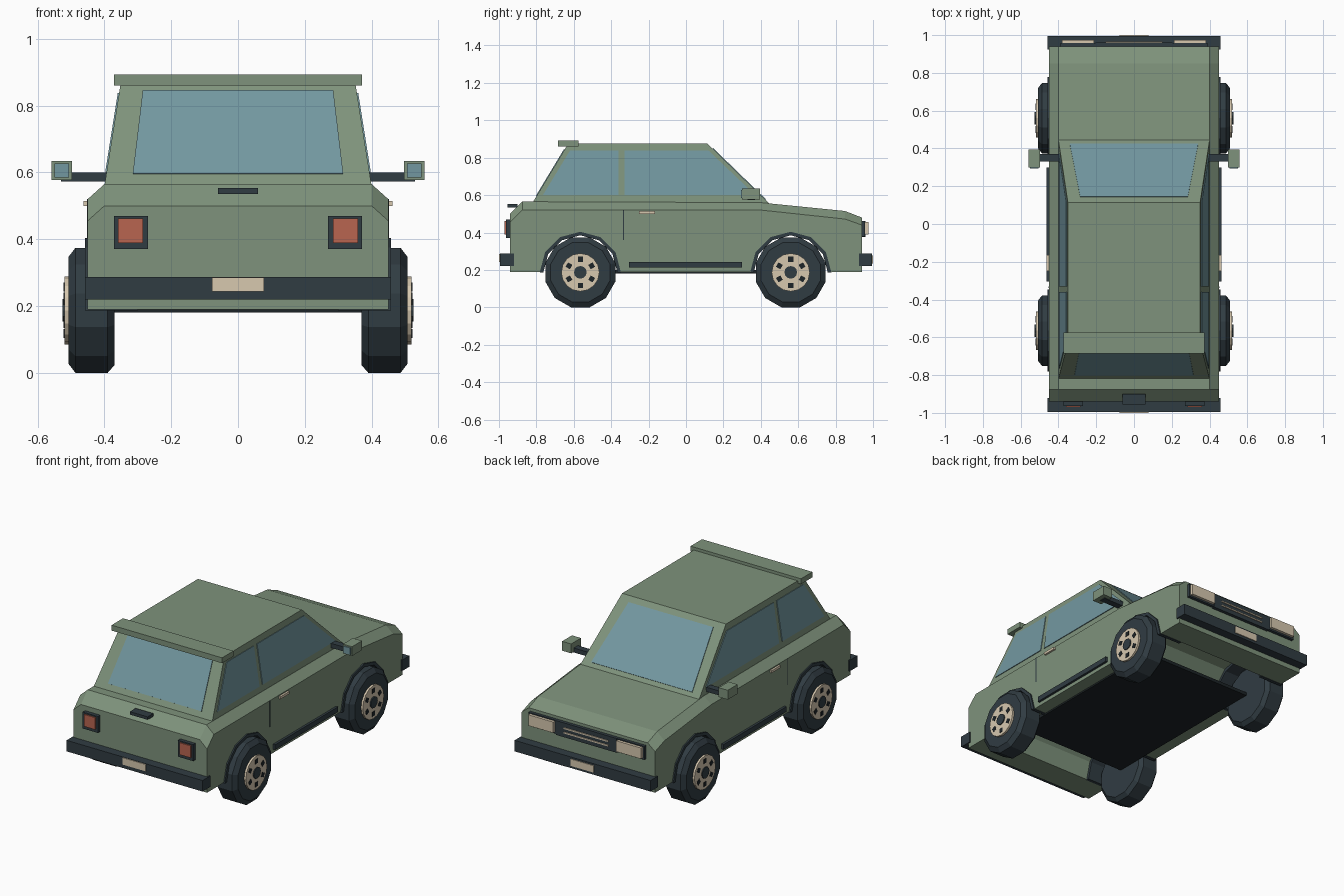
import bpy, bmesh
from math import sin, cos, pi
from mathutils import Vector

if "Cube" in bpy.data.objects:
    bpy.data.objects.remove(bpy.data.objects["Cube"])


def material(name, rgb):
    m = bpy.data.materials.new(name)
    m.diffuse_color = (*rgb, 1)
    m.use_nodes = True
    m.node_tree.nodes["Principled BSDF"].inputs["Base Color"].default_value = m.diffuse_color
    return m


GREEN = material("green_paint", (0.21, 0.29, 0.20))
DARK = material("dark_trim", (0.03, 0.045, 0.055))
BLACK = material("underside", (0.012, 0.017, 0.02))
GLASS = material("glass", (0.17, 0.31, 0.35))
CREAM = material("cream", (0.68, 0.58, 0.43))
RED = material("red_lens", (0.48, 0.13, 0.08))


def loft(name, rings, mat):
    """Skin equal-sized rings of points and cap both ends."""
    bm = bmesh.new()
    vs = [[bm.verts.new(p) for p in r] for r in rings]
    n = len(vs[0])
    for a, b in zip(vs, vs[1:]):
        for i in range(n):
            j = (i + 1) % n
            bm.faces.new((a[i], a[j], b[j], b[i]))
    bm.faces.new(vs[0])
    bm.faces.new(vs[-1])
    bmesh.ops.recalc_face_normals(bm, faces=bm.faces)
    me = bpy.data.meshes.new(name)
    bm.to_mesh(me)
    bm.free()
    me.materials.append(mat)
    ob = bpy.data.objects.new(name, me)
    bpy.context.collection.objects.link(ob)
    return ob


def box(name, x, y, z, mat):
    """Box from (min, max) pairs; sides may be swapped for mirroring."""
    ring = lambda h: [(x[0], y[0], h), (x[1], y[0], h), (x[1], y[1], h), (x[0], y[1], h)]
    return loft(name, [ring(z[0]), ring(z[1])], mat)


def panel(name, pts, mat, t=0.004):
    """Thin plate centred on a flat polygon."""
    p = [Vector(q) for q in pts]
    n = (p[1] - p[0]).cross(p[2] - p[0]).normalized() * t
    return loft(name, [[q - n for q in p], [q + n for q in p]], mat)


def lathe(name, profile, y, z, sides, mat, turn=0.0):
    """Stack of polygons along x; profile is (x, radius)."""
    return loft(name, [[(x, y + r * cos(turn + 2 * pi * i / sides),
                         z + r * sin(turn + 2 * pi * i / sides)) for i in range(sides)]
                       for x, r in profile], mat)


WZ = 0.187
AXLES = (("rear", -0.565), ("front", 0.56))

# Lower body: chamfered cross-sections along the length
sections = [(-0.94, 0.455, 0.50), (-0.875, 0.52, 0.565), (0.40, 0.52, 0.56),
            (0.85, 0.472, 0.515), (0.94, 0.44, 0.48)]
body = loft("body", [[(-0.45, y, 0.19), (0.45, y, 0.19), (0.45, y, zs),
                      (0.40, y, zt), (-0.40, y, zt), (-0.45, y, zs)]
                     for y, zs, zt in sections], GREEN)

# Wheel arches cut through the full width
cutters = []
for end, y in AXLES:
    c = lathe("arch_cutter", [(-0.7, 0.215), (0.7, 0.215)], y, WZ, 12, GREEN)
    c.hide_render = True
    m = body.modifiers.new("arch_cut", "BOOLEAN")
    m.operation, m.object, m.solver = "DIFFERENCE", c, "EXACT"
    cutters.append(c)
bpy.context.view_layer.update()
cut = bpy.data.meshes.new_from_object(body.evaluated_get(bpy.context.evaluated_depsgraph_get()))
body.modifiers.clear()
body.data = cut
for c in cutters:
    bpy.data.objects.remove(c)

# Cabin and rear spoiler
loft("cabin", [[(-0.40, -0.82, 0.56), (0.40, -0.82, 0.56), (0.40, 0.445, 0.555), (-0.40, 0.445, 0.555)],
               [(-0.35, -0.63, 0.875), (0.35, -0.63, 0.875), (0.35, 0.115, 0.875), (-0.35, 0.115, 0.875)]],
     GREEN)
box("spoiler", (-0.372, 0.372), (-0.685, -0.575), (0.86, 0.893), GREEN)


# Windows lie on the sloping cabin faces
def rear_y(z): return -0.82 + (z - 0.56) / 0.315 * 0.19
def front_y(z): return 0.445 - (z - 0.555) / 0.32 * 0.33
def side_x(z): return 0.40 - (z - 0.56) / 0.315 * 0.05


def screen(name, fy, lo, hi):
    panel(name, [(-lo[0], fy(lo[1]), lo[1]), (lo[0], fy(lo[1]), lo[1]),
                 (hi[0], fy(hi[1]), hi[1]), (-hi[0], fy(hi[1]), hi[1])], GLASS)


screen("rear_window", rear_y, (0.315, 0.595), (0.285, 0.845))
screen("windshield", front_y, (0.34, 0.575), (0.285, 0.848))

# Bumpers, plates and floor
box("rear_bumper", (-0.458, 0.458), (-0.995, -0.92), (0.22, 0.287), DARK)
box("front_bumper", (-0.458, 0.458), (0.925, 0.995), (0.22, 0.287), DARK)
box("rear_plate", (-0.078, 0.078), (-1.0, -0.99), (0.243, 0.285), CREAM)
box("front_plate", (-0.078, 0.078), (0.99, 1.0), (0.235, 0.277), CREAM)
box("floor", (-0.37, 0.37), (-0.56, 0.56), (0.18, 0.20), BLACK)

# Tailgate handle and grille
box("tailgate_handle", (-0.06, 0.06), (-0.955, -0.90), (0.535, 0.553), DARK)
box("grille", (-0.205, 0.205), (0.93, 0.96), (0.375, 0.462), DARK)
for z in (0.405, 0.432):
    box("grille_slat", (-0.15, 0.15), (0.955, 0.966), (z - 0.004, z + 0.004), CREAM)

# Everything that repeats on both sides
for s, side in ((1, "right"), (-1, "left")):
    def sx(a, b): return (s * a, s * b)

    for name, quad in (("rear_side_window", [(-0.765, 0.6), (-0.36, 0.6), (-0.36, 0.838), (-0.62, 0.838)]),
                       ("front_side_window", [(-0.33, 0.6), (0.37, 0.6), (0.12, 0.838), (-0.33, 0.838)])):
        panel(f"{side}_{name}", [(s * side_x(z), y, z) for y, z in quad], GLASS)

    box(f"{side}_sill", sx(0.44, 0.464), (-0.305, 0.30), (0.212, 0.243), DARK)
    box(f"{side}_door_seam", sx(0.44, 0.452), (-0.338, -0.332), (0.36, 0.52), DARK)
    box(f"{side}_door_handle", sx(0.44, 0.462), (-0.25, -0.165), (0.499, 0.514), CREAM)

    # Mirror
    box(f"{side}_mirror_arm", sx(0.37, 0.53), (0.33, 0.37), (0.573, 0.60), DARK)
    box(f"{side}_mirror", sx(0.497, 0.558), (0.30, 0.395), (0.577, 0.634), GREEN)
    box(f"{side}_mirror_glass", sx(0.506, 0.55), (0.294, 0.305), (0.585, 0.626), GLASS)

    # Lights
    box(f"{side}_tail_light_frame", sx(0.27, 0.372), (-0.963, -0.93), (0.37, 0.47), DARK)
    box(f"{side}_tail_light", sx(0.284, 0.36), (-0.97, -0.95), (0.389, 0.462), RED)
    box(f"{side}_headlight_frame", sx(0.205, 0.39), (0.93, 0.958), (0.38, 0.462), DARK)
    box(f"{side}_headlight", sx(0.212, 0.38), (0.95, 0.975), (0.39, 0.456), CREAM)

    for end, y in AXLES:
        tag = f"{side}_{end}"
        # Arch liner: half ring
        loft(f"{tag}_arch", [[(s * x, y + r * cos(a), WZ + r * sin(a))
                              for x, r in ((0.30, 0.198), (0.458, 0.198), (0.458, 0.217), (0.30, 0.217))]
                             for a in (pi * i / 6 for i in range(7))], DARK)
        # Tyre with chamfered shoulders, rim and hub
        lathe(f"{tag}_tyre", [(s * x, r) for x, r in ((0.37, 0.17), (0.39, 0.1935), (0.487, 0.1935), (0.508, 0.165))],
              y, WZ, 12, DARK, pi / 12)
        lathe(f"{tag}_rim", [(s * 0.50, 0.102), (s * 0.52, 0.102)], y, WZ, 16, CREAM)
        lathe(f"{tag}_hub", [(s * 0.51, 0.034), (s * 0.526, 0.034)], y, WZ, 12, DARK)
        for k in range(6):
            a = pi / 2 + k * pi / 3
            lathe(f"{tag}_rim_hole", [(s * 0.515, 0.019), (s * 0.522, 0.019)],
                  y + 0.07 * cos(a), WZ + 0.07 * sin(a), 4, BLACK, a + pi / 4)
